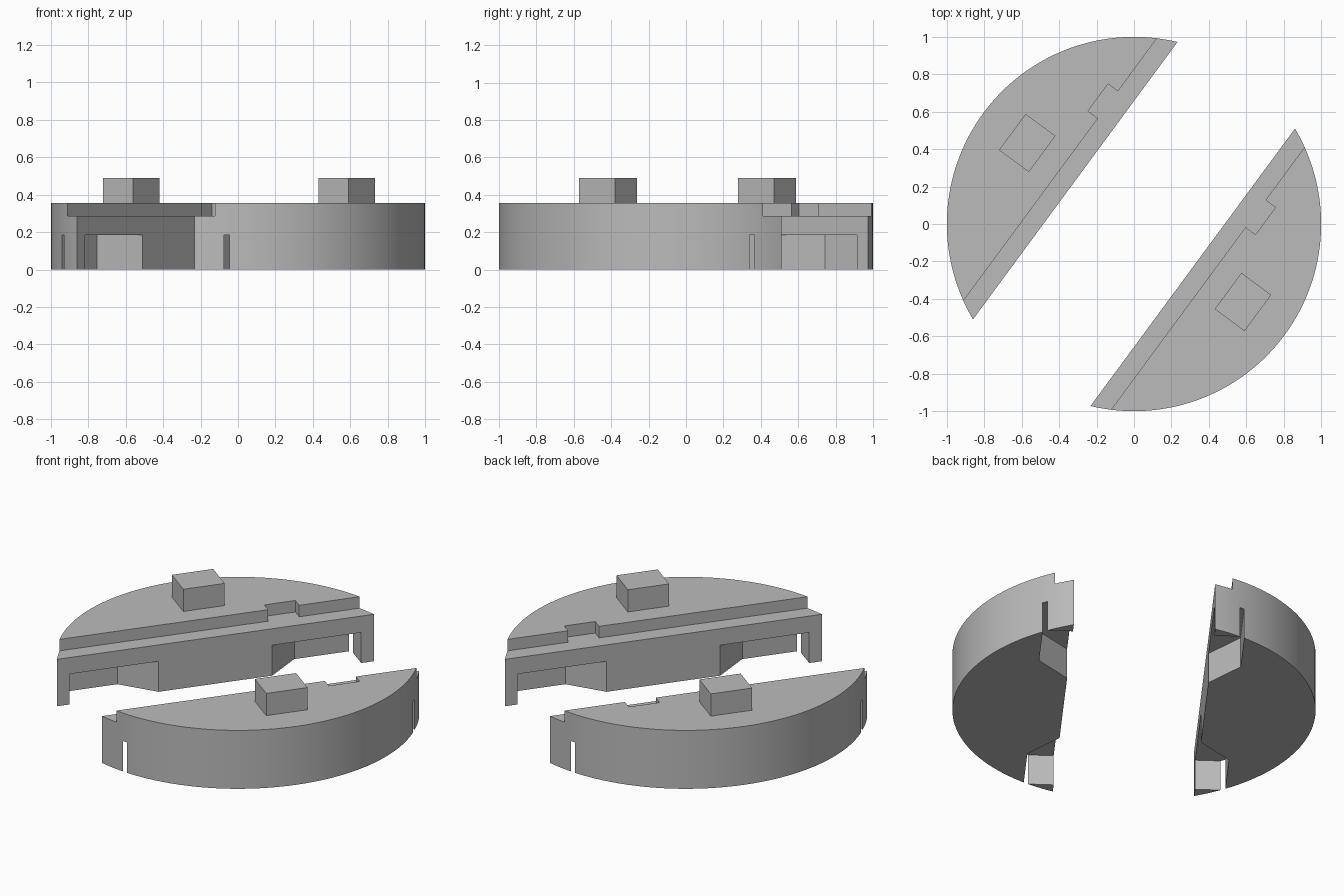
import bpy, bmesh, math
from mathutils import Matrix

if "Cube" in bpy.data.objects:
    bpy.data.objects.remove(bpy.data.objects["Cube"], do_unlink=True)

CHORD = 0.39            # distance of the straight face from the centre
LEDGE_Z, TOP_Z, PEG_Z, ARCH_Z = 0.285, 0.355, 0.49, 0.185
TURN = Matrix.Rotation(math.radians(53.6), 4, "Z")

grey = bpy.data.materials.new("plain grey")
grey.use_nodes = True
grey.diffuse_color = (0.5, 0.5, 0.5, 1)
grey.node_tree.nodes["Principled BSDF"].inputs["Base Color"].default_value = (0.5, 0.5, 0.5, 1)


def prism(name, outline, z0, z1, side):
    """Extrude an outline (along chord, away from centre) on one side of the disc."""
    bm = bmesh.new()
    face = bm.faces.new([bm.verts.new((u, v * side, z0)) for u, v in outline])
    top = bmesh.ops.extrude_face_region(bm, geom=[face])["geom"]
    bmesh.ops.translate(bm, vec=(0, 0, z1 - z0),
                        verts=[g for g in top if isinstance(g, bmesh.types.BMVert)])
    bmesh.ops.recalc_face_normals(bm, faces=bm.faces)
    bm.transform(TURN)
    mesh = bpy.data.meshes.new(name)
    bm.to_mesh(mesh)
    bm.free()
    mesh.materials.append(grey)
    obj = bpy.data.objects.new(name, mesh)
    bpy.context.collection.objects.link(obj)
    return obj


def cut(body, cutter):
    """Subtract the cutter from the body and discard it."""
    cutter.hide_render = True
    mod = body.modifiers.new("cut", "BOOLEAN")
    mod.operation, mod.solver, mod.object = "DIFFERENCE", "EXACT", cutter
    bpy.ops.object.select_all(action="DESELECT")
    bpy.context.view_layer.objects.active = body
    body.select_set(True)
    bpy.ops.object.modifier_apply(modifier=mod.name)
    bpy.data.objects.remove(cutter, do_unlink=True)


# Circular segment outline
start = math.asin(CHORD)
STEPS = 64
segment = []
for i in range(STEPS + 1):
    a = start + (math.pi - 2 * start) * i / STEPS
    segment.append((math.cos(a), math.sin(a)))

# Step along the straight face, with a small notch in its back edge
step = [(-1.2, 0.2), (1.2, 0.2), (1.2, 0.49), (0.52, 0.49),
        (0.52, 0.556), (0.34, 0.556), (0.34, 0.49), (-1.2, 0.49)]
# Arch hollow near each end, breaking through the rim as a thin slot
arch = [(0.33, 0.2), (0.847, 0.2), (0.847, 0.556), (0.514, 0.556), (0.33, CHORD)]
peg = [(-0.11, 0.617), (0.13, 0.617), (0.13, 0.815), (-0.11, 0.815)]

for label, side in (("front", -1), ("back", 1)):
    body = prism(label + "_half_disc", segment, 0, TOP_Z, side)
    cut(body, prism("step_cutter", step, LEDGE_Z, TOP_Z + 0.2, side))
    for end in (-1, 1):
        hollow = [(u * end, v) for u, v in arch]
        cut(body, prism("arch_cutter", hollow, -0.2, ARCH_Z, side))
    bpy.ops.object.shade_smooth_by_angle(angle=math.radians(20))
    prism(label + "_peg", peg, TOP_Z, PEG_Z, side)
